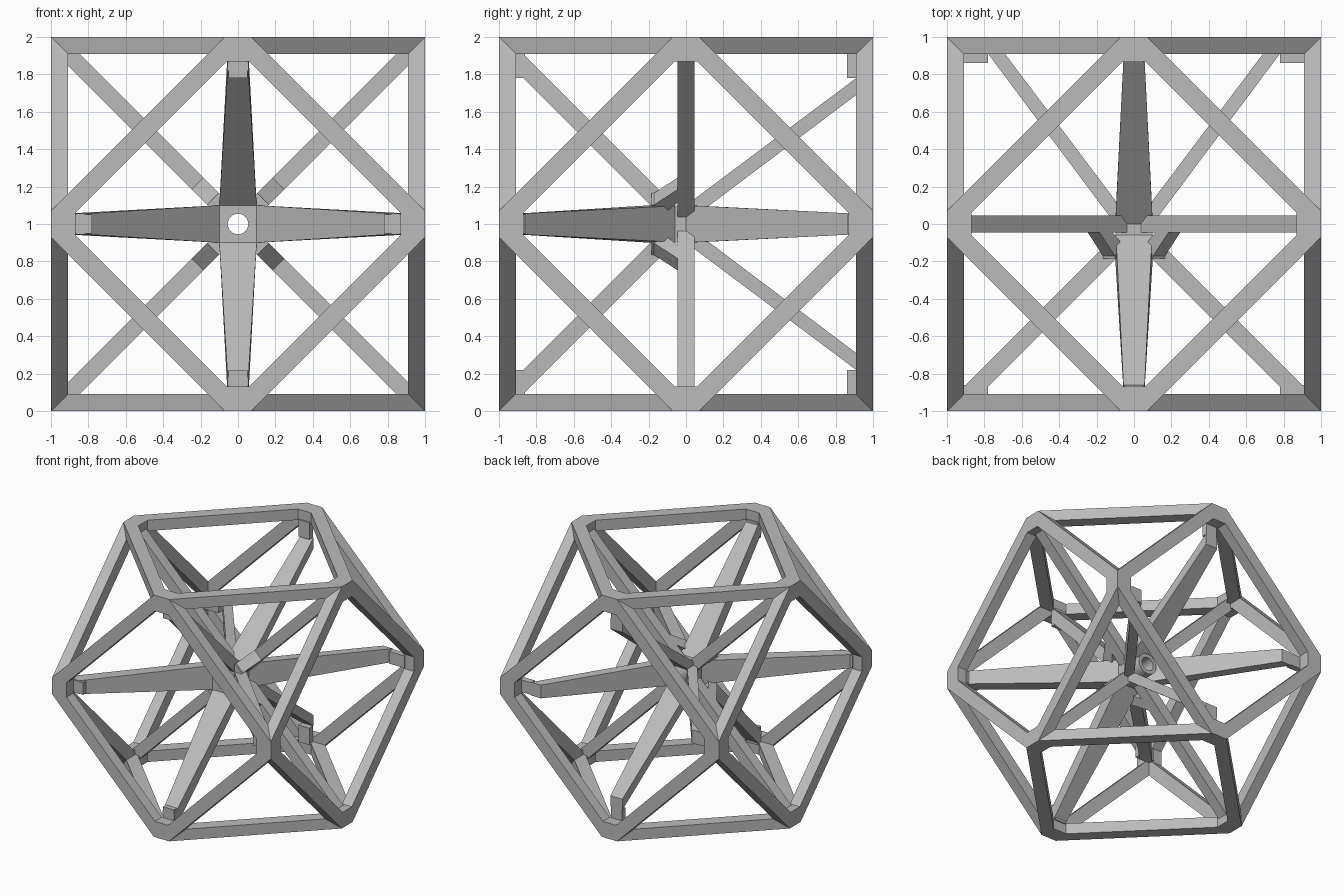
import bpy, bmesh, math
from mathutils import Matrix, Vector

if "Cube" in bpy.data.objects:
    bpy.data.objects.remove(bpy.data.objects["Cube"], do_unlink=True)

GREY = (0.5, 0.5, 0.5, 1)
mat = bpy.data.materials.new("plain_grey")
mat.use_nodes = True
mat.diffuse_color = GREY
mat.node_tree.nodes["Principled BSDF"].inputs["Base Color"].default_value = GREY
LIFT = Matrix.Translation((0, 0, 1))


def finish(name, bm, turn):
    """Turn the part about the centre, lift it and add it to the scene."""
    bmesh.ops.transform(bm, matrix=LIFT @ turn, verts=bm.verts)
    bmesh.ops.recalc_face_normals(bm, faces=bm.faces)
    mesh = bpy.data.meshes.new(name)
    bm.to_mesh(mesh)
    bm.free()
    mesh.materials.append(mat)
    obj = bpy.data.objects.new(name, mesh)
    bpy.context.collection.objects.link(obj)
    return obj


def prism(name, profile, halves, turn):
    """Solid from an (outward, y) profile, with a half width at each point."""
    bm = bmesh.new()
    sides = [[bm.verts.new((sign * h, y, s)) for (s, y), h in zip(profile, halves)]
             for sign in (-1, 1)]
    n = len(profile)
    for ring in sides:
        bm.faces.new(ring)
    for i in range(n):
        j = (i + 1) % n
        bm.faces.new((sides[0][i], sides[0][j], sides[1][j], sides[1][i]))
    return finish(name, bm, turn)


def box(name, low, high, turn):
    (x0, y0, z0), (x1, y1, z1) = low, high
    return prism(name, [(z0, y0), (z1, y0), (z1, y1), (z0, y1)], [x1] * 4, turn)


def cylinder(name, radius, y0, y1, sides):
    bm = bmesh.new()
    bmesh.ops.create_cone(bm, cap_ends=True, segments=sides, radius1=radius,
                          radius2=radius, depth=y1 - y0)
    place = Matrix.Translation((0, (y0 + y1) / 2, 0))
    return finish(name, bm, place @ Matrix.Rotation(math.pi / 2, 4, "X"))


def diamond(reach, half):
    """Square on its point, with the points cut flat."""
    points = []
    for k in range(4):
        turn = Matrix.Rotation(k * math.pi / 2, 2)
        points += [turn @ Vector((reach, -half)), turn @ Vector((reach, half))]
    return points


def frame(name, turn):
    """Open diamond frame on one square side of the cage."""
    bm = bmesh.new()
    rings = [[bm.verts.new((p.x, y, p.y)) for p in diamond(reach, half)]
             for reach, half, y in ((1, .07, -1), (.87, .06, -1),
                                    (.87, .06, -.91), (1, .07, -.91))]
    for r in range(4):
        a, b = rings[r], rings[(r + 1) % 4]
        for i in range(8):
            j = (i + 1) % 8
            bm.faces.new((a[i], a[j], b[j], b[i]))
    return finish(name, bm, turn)


# Outer cage: six square frames
for k, side in enumerate(("front", "left", "back", "right")):
    frame(side + "_frame", Matrix.Rotation(k * math.pi / 2, 4, "Z"))
frame("top_frame", Matrix.Rotation(-math.pi / 2, 4, "X"))
frame("bottom_frame", Matrix.Rotation(math.pi / 2, 4, "X"))

# Centre hub and the spokes around it
drilled = [box("hub", (-.1, -.19, -.1), (.1, 0, .1), Matrix()),
           cylinder("hub_back", .085, -.02, .16, 24)]
for k, side in enumerate(("top", "left", "bottom", "right")):
    turn = Matrix.Rotation(k * math.pi / 2, 4, "Y")
    drilled.append(prism("front_spoke_" + side,
                         [(.1, -.19), (.82, -.91), (.93, -.89), (.04, 0)],
                         [.1, .055, .055, .1], turn))
    drilled.append(prism("back_spoke_" + side,
                         [(.1, 0), (.78, .91), (.69, .91), (.02, .02)],
                         [.1, .055, .055, .1], turn))
    # Tabs under the cage corners
    for place, y in (("front", -.91), ("back", .86)):
        box(place + "_tab_" + side, (-.05, y, .78), (.05, y + .05, .92), turn)
    # Slanted brackets from the hub to the cross bars
    diagonal = Matrix.Rotation((k + .5) * math.pi / 2, 4, "Y")
    prism("bracket_" + side,
          [(.1, -.14), (.1, -.185), (.19, -.185), (.19, -.17), (.31, -.04), (.21, -.04)],
          [.045] * 6, diagonal)

# Cross bars in the middle plane
for k, name in enumerate(("cross_bar_rising", "cross_bar_falling")):
    turn = Matrix.Rotation((k + .5) * math.pi / 2, 4, "Y")
    drilled.append(box(name, (-.045, -.045, -1.3), (.045, .045, 1.3), turn))

# Bore through the centre
cutter = cylinder("bore_cutter", .055, -.5, .5, 32)
cutter.hide_render = True
for obj in drilled:
    mod = obj.modifiers.new("bore", "BOOLEAN")
    mod.operation = "DIFFERENCE"
    mod.solver = "EXACT"
    mod.object = cutter
    bpy.context.view_layer.objects.active = obj
    bpy.ops.object.modifier_apply(modifier=mod.name)
bpy.data.objects.remove(cutter, do_unlink=True)
